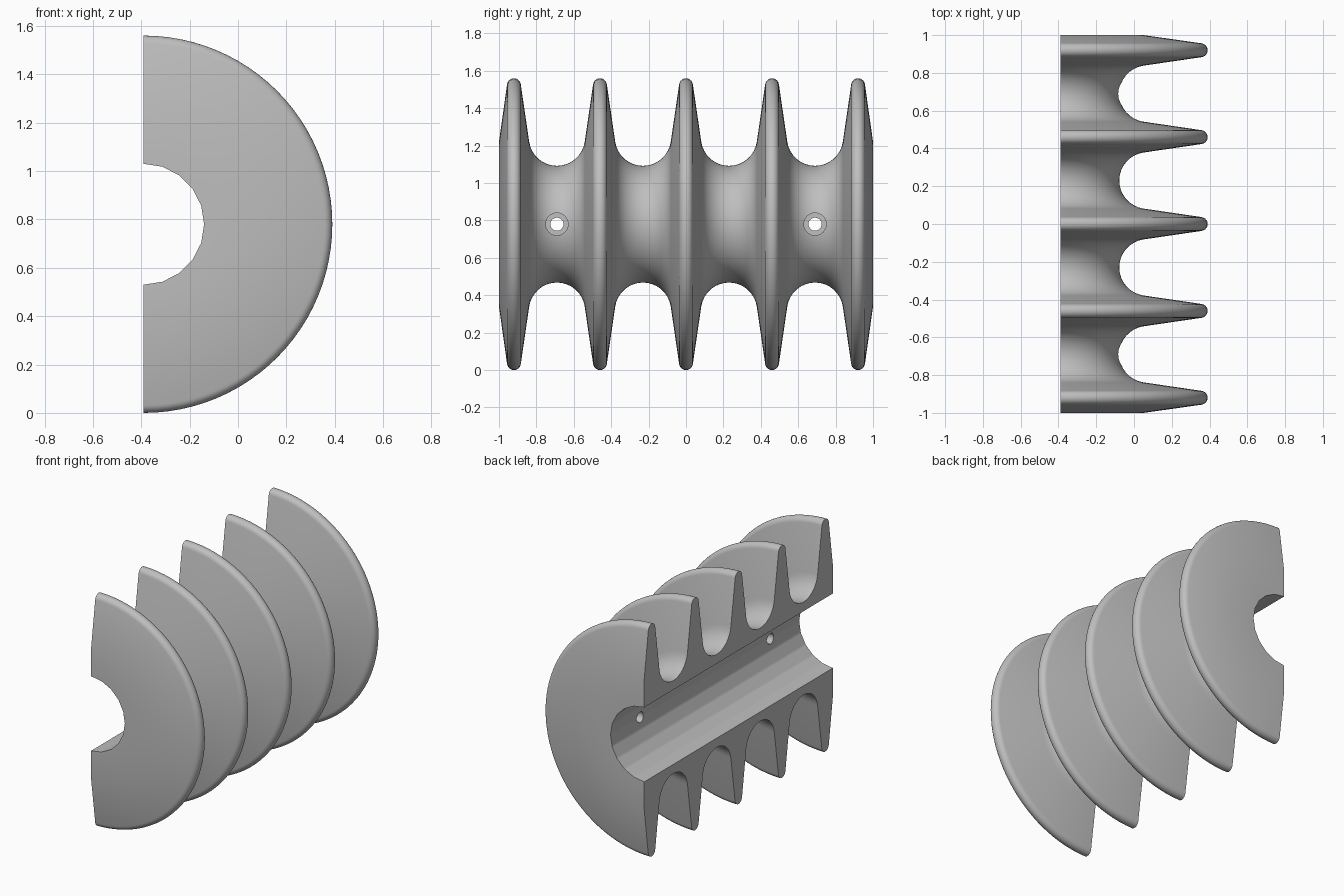
import bpy, bmesh, math
from mathutils import Matrix, Vector

AXIS = Vector((-0.39, 0, 0.78))
OUTER, BORE = 0.78, 0.25
PITCH, FINS = 0.46, 5
ROOT, TIP = 0.08, 0.037          # half widths of a fin at its root and tip
GROOVE = PITCH / 2 - ROOT        # radius of the rounded groove floor
FLOOR = 0.312

cube = bpy.data.objects.get("Cube")
if cube:
    bpy.data.objects.remove(cube, do_unlink=True)

grey = bpy.data.materials.new("light grey")
grey.use_nodes = True
colour = (0.52, 0.52, 0.52, 1)
grey.diffuse_color = colour
grey.node_tree.nodes["Principled BSDF"].inputs["Base Color"].default_value = colour


def make_object(name, bm):
    mesh = bpy.data.meshes.new(name)
    bmesh.ops.recalc_face_normals(bm, faces=bm.faces)
    bm.to_mesh(mesh)
    bm.free()
    obj = bpy.data.objects.new(name, mesh)
    bpy.context.collection.objects.link(obj)
    mesh.materials.append(grey)
    return obj


def arc(y, r, radius, start, end, steps):
    """Arc points as (y, r) pairs, angles in degrees."""
    angles = [math.radians(start + (end - start) * i / steps) for i in range(steps + 1)]
    return [(y + radius * math.cos(a), r + radius * math.sin(a)) for a in angles]


# Lengthwise profile: tapered fins with round tips and round groove floors
profile = [(-1, 0)]
for i in range(FINS):
    y = (i - (FINS - 1) / 2) * PITCH
    if i == 0:
        profile.append((-1, 0.44))
    profile += arc(y, OUTER - TIP, TIP, 172, 8, 10)
    if i < FINS - 1:
        profile += arc(y + PITCH / 2, FLOOR + GROOVE, GROOVE, 188, 352, 16)
profile += [(1, 0.44), (1, 0)]

# Revolve the profile about the lengthwise axis
bm = bmesh.new()
verts = [bm.verts.new(AXIS + Vector((0, y, r))) for y, r in profile]
edges = [bm.edges.new(pair) for pair in zip(verts, verts[1:])]
bmesh.ops.spin(bm, geom=verts + edges, cent=AXIS, axis=(0, 1, 0),
               angle=math.tau, steps=96, use_duplicate=False)
bmesh.ops.remove_doubles(bm, verts=bm.verts, dist=1e-4)
body = make_object("finned_half_sleeve", bm)


def cut(name, bm):
    cutter = make_object(name, bm)
    cutter.hide_render = True
    mod = body.modifiers.new(name, "BOOLEAN")
    mod.operation = "DIFFERENCE"
    mod.solver = "EXACT"
    mod.object = cutter
    bpy.context.view_layer.objects.active = body
    bpy.ops.object.modifier_apply(modifier=name)
    bpy.data.objects.remove(cutter, do_unlink=True)


def rod(centre, radius, length, axis, sides):
    bm = bmesh.new()
    matrix = Matrix.Translation(centre) @ Matrix.Rotation(math.pi / 2, 4, axis)
    bmesh.ops.create_cone(bm, cap_ends=True, segments=sides, radius1=radius,
                          radius2=radius, depth=length, matrix=matrix)
    return bm


# Central bore, then remove the missing half
cut("bore", rod(AXIS, BORE, 3, "X", 20))
half = bmesh.new()
bmesh.ops.create_cube(half, size=3, matrix=Matrix.Translation(AXIS - Vector((1.5, 0, 0))))
cut("missing_half", half)

# Screw holes with shallow counterbores in the end grooves
for side in (-1, 1):
    spot = Vector((0, side * 1.5 * PITCH, AXIS.z))
    cut("screw_hole", rod(spot, 0.035, 0.6, "Y", 24))
    cut("counterbore", rod(spot + Vector((0.1, 0, 0)), 0.06, 0.4, "Y", 32))

bpy.ops.object.select_all(action="DESELECT")
body.select_set(True)
bpy.context.view_layer.objects.active = body
bpy.ops.object.shade_smooth_by_angle(angle=math.radians(30))
